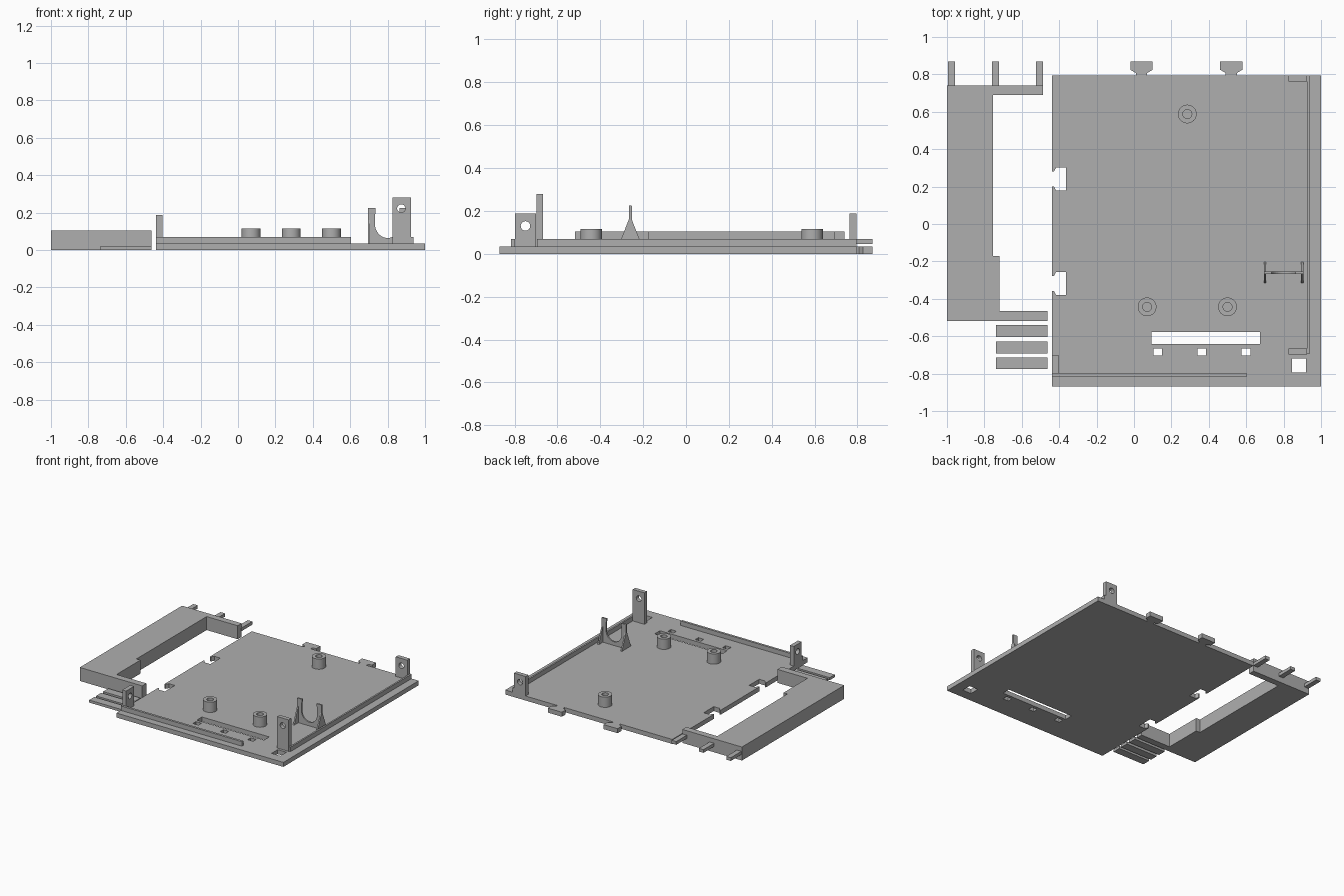
import bpy, bmesh, math

if "Cube" in bpy.data.objects:
    bpy.data.objects.remove(bpy.data.objects["Cube"])

grey = bpy.data.materials.new("plain grey")
grey.diffuse_color = (0.43, 0.43, 0.43, 1)
grey.use_nodes = True
grey.node_tree.nodes["Principled BSDF"].inputs["Base Color"].default_value = grey.diffuse_color
T = 0.035  # plate thickness


def rect(u0, u1, v0, v1):
    return [(u0, v0), (u1, v0), (u1, v1), (u0, v1)]


def circle(u, v, r, n=32):
    return [(u + r * math.cos(2 * math.pi * i / n), v + r * math.sin(2 * math.pi * i / n)) for i in range(n)]


def slab(name, loops, lo, hi, axis="z", smooth=False):
    """Extrude an outline (first loop) with holes (other loops) along an axis."""
    cu = bpy.data.curves.new(name, "CURVE")
    cu.dimensions = "2D"
    cu.fill_mode = "BOTH"
    cu.extrude = (hi - lo) / 2
    for loop in loops:
        sp = cu.splines.new("POLY")
        sp.points.add(len(loop) - 1)
        for p, (u, v) in zip(sp.points, loop):
            p.co = (u, v, 0, 1)
        sp.use_cyclic_u = True
    ob = bpy.data.objects.new(name, cu)
    bpy.context.collection.objects.link(ob)
    bpy.ops.object.select_all(action="DESELECT")
    ob.select_set(True)
    bpy.context.view_layer.objects.active = ob
    bpy.ops.object.convert(target="MESH")
    ob = bpy.context.object
    bm = bmesh.new()
    bm.from_mesh(ob.data)
    mid = (lo + hi) / 2
    for vert in bm.verts:
        u, v, w = vert.co
        w += mid
        vert.co = {"z": (u, v, w), "x": (w, u, v), "y": (u, w, v)}[axis]
    bmesh.ops.remove_doubles(bm, verts=bm.verts, dist=1e-5)
    bmesh.ops.recalc_face_normals(bm, faces=bm.faces)
    bm.to_mesh(ob.data)
    bm.free()
    ob.data.materials.clear()
    ob.data.materials.append(grey)
    if smooth:
        bpy.ops.object.shade_smooth_by_angle()
    else:
        bpy.ops.object.shade_flat()
    return ob


# Base plate: keyed notches on the left edge, keyed tabs on the back edge
L, R, F, B = -0.438, 1.0, -0.87, 0.795
outline = [(L, F), (R, F), (R, B)]
for cx in (0.52, 0.04):
    outline += [(cx + 0.03, B), (cx + 0.03, B + 0.012), (cx + 0.06, B + 0.03), (cx + 0.06, 0.87),
                (cx - 0.06, 0.87), (cx - 0.06, B + 0.03), (cx - 0.03, B + 0.012), (cx - 0.03, B)]
outline.append((L, B))
for cy in (0.24, -0.318):
    outline += [(L, cy + 0.04), (L + 0.01, cy + 0.04), (L + 0.022, cy + 0.062), (L + 0.074, cy + 0.062),
                (L + 0.074, cy - 0.062), (L + 0.022, cy - 0.062), (L + 0.01, cy - 0.04), (L, cy - 0.04)]
holes = [rect(0.094, 0.674, -0.642, -0.578), rect(0.845, 0.92, -0.793, -0.718)]
holes += [rect(x, x + 0.047, -0.703, -0.665) for x in (0.104, 0.339, 0.575)]
slab("base_plate", [outline] + holes, 0, T)

# Raised lips along the front and right edges
slab("front_lip", [rect(L, 0.604, -0.816, -0.798)], T, 0.07)
slab("right_lip", [rect(0.925, 0.938, -0.695, B)], T, 0.07)

# Standoffs
for i, (x, y) in enumerate([(0.285, 0.588), (0.07, -0.443), (0.50, -0.443)]):
    slab(f"standoff_{i + 1}", [circle(x, y, 0.05), circle(x, y, 0.024)], T, 0.115, smooth=True)

# Corner posts with screw holes
slab("left_post", [rect(-0.798, -0.70, T, 0.187), circle(-0.749, 0.13, 0.022)], L, -0.405, "x")
slab("front_right_post", [rect(0.825, 0.925, T, 0.28), circle(0.873, 0.222, 0.022)], -0.698, -0.666, "y")
slab("back_right_post", [rect(0.825, 0.925, T, 0.187), circle(0.873, 0.13, 0.022)], 0.762, B, "y")

# Cradle: U-shaped web between two triangular end ribs
cx, cy, hw = 0.8, -0.26, 0.104
half = [(0.064, 0.225), (0.064, 0.205), (0.068, 0.18)]
half += [(0.068 * math.cos(a), 0.14 - 0.076 * math.sin(a)) for a in [math.pi / 2 * i / 10 for i in range(10)]]
u_shape = [(cx - hw, T), (cx - hw, 0.225)] + [(cx - u, v) for u, v in half]
u_shape += [(cx, 0.064)] + [(cx + u, v) for u, v in reversed(half)] + [(cx + hw, 0.225), (cx + hw, T)]
slab("cradle_web", [u_shape], cy - 0.006, cy + 0.006, "y")
rib = [(cy - 0.056, T), (cy + 0.056, T), (cy + 0.042, 0.07), (cy + 0.007, 0.16), (cy + 0.007, 0.224),
       (cy - 0.007, 0.224), (cy - 0.007, 0.16), (cy - 0.042, 0.07)]
for side, x in (("left", cx - hw - 0.001), ("right", cx + hw - 0.01)):
    slab(f"cradle_{side}_rib", [rib], x, x + 0.011, "x")

# Side bracket with prongs at the back
bracket = [(-1, -0.518), (-0.462, -0.518), (-0.462, -0.466), (-0.72, -0.466), (-0.72, -0.172),
           (-0.754, -0.172), (-0.754, 0.691), (-0.487, 0.691), (-0.487, 0.74), (-1, 0.74)]
slab("side_bracket", [bracket], 0, 0.105)
for i, x in enumerate((-0.995, -0.76, -0.525)):
    slab(f"prong_{i + 1}", [rect(x, x + 0.039, 0.735, 0.87)], 0.045, 0.07)

# Loose slats
for i, y in enumerate((-0.604, -0.692, -0.776)):
    slab(f"slat_{i + 1}", [rect(-0.738, -0.462, y, y + 0.063)], 0, 0.02)
